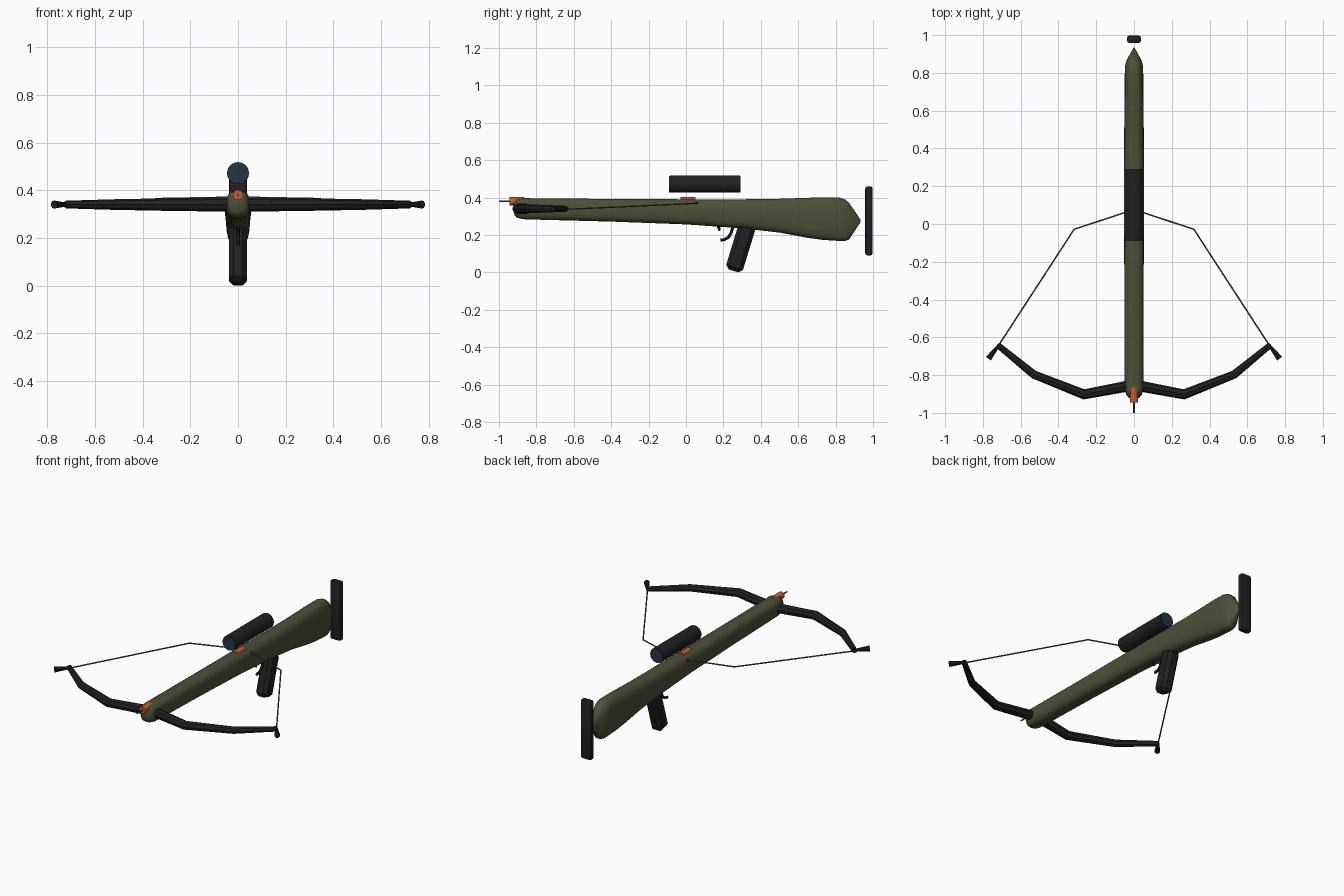
import bpy, bmesh, math
from mathutils import Vector

if "Cube" in bpy.data.objects:
    bpy.data.objects.remove(bpy.data.objects["Cube"])


def material(name, rgb):
    m = bpy.data.materials.new(name)
    m.diffuse_color = (*rgb, 1)
    m.use_nodes = True
    m.node_tree.nodes["Principled BSDF"].inputs["Base Color"].default_value = m.diffuse_color
    return m


OLIVE = material("olive", (0.075, 0.08, 0.04))
BLACK = material("black", (0.015, 0.015, 0.017))
ORANGE = material("orange", (0.55, 0.11, 0.03))
LENS = material("lens_blue", (0.015, 0.035, 0.06))
STEEL = material("steel", (0.08, 0.08, 0.08))


def finish(ob, mat, angle=35):
    ob.data.materials.clear()
    ob.data.materials.append(mat)
    bpy.ops.object.select_all(action='DESELECT')
    ob.select_set(True)
    bpy.context.view_layer.objects.active = ob
    bpy.ops.object.shade_smooth_by_angle(angle=math.radians(angle))
    return ob


def tube(name, points, radii, mat, res=2):
    cu = bpy.data.curves.new(name, 'CURVE')
    cu.dimensions = '3D'
    cu.bevel_depth = 1
    cu.bevel_resolution = res
    cu.use_fill_caps = True
    sp = cu.splines.new('POLY')
    sp.points.add(len(points) - 1)
    for p, co, r in zip(sp.points, points, radii):
        p.co = (*co, 1)
        p.radius = r
    ob = bpy.data.objects.new(name, cu)
    bpy.context.collection.objects.link(ob)
    bpy.ops.object.select_all(action='DESELECT')
    ob.select_set(True)
    bpy.context.view_layer.objects.active = ob
    bpy.ops.object.convert(target='MESH')
    return finish(bpy.context.object, mat)


def rod(name, a, b, r1, r2, mat, sides=16):
    a, b = Vector(a), Vector(b)
    d = b - a
    bpy.ops.mesh.primitive_cone_add(vertices=sides, radius1=r1, radius2=r2, depth=d.length,
                                    location=(a + b) / 2,
                                    rotation=d.to_track_quat('Z', 'Y').to_euler())
    ob = bpy.context.object
    ob.name = name
    return finish(ob, mat)


def loft(name, sections, mat, power, n=20, angle=35):
    # each section: (half width, list of centre, list of half-height direction)
    bm = bmesh.new()
    rings = []
    for hw, centre, up in sections:
        ring = []
        for i in range(n):
            t = 2 * math.pi * (i + 0.5) / n
            c, s = math.cos(t), math.sin(t)
            u = math.copysign(abs(c) ** (2 / power), c)
            v = math.copysign(abs(s) ** (2 / power), s)
            ring.append(bm.verts.new(Vector(centre) + Vector((u * hw, 0, 0)) + v * Vector(up)))
        rings.append(ring)
    for a, b in zip(rings, rings[1:]):
        for i in range(n):
            j = (i + 1) % n
            bm.faces.new((a[i], a[j], b[j], b[i]))
    bm.faces.new(rings[0])
    bm.faces.new(rings[-1])
    bmesh.ops.recalc_face_normals(bm, faces=bm.faces)
    me = bpy.data.meshes.new(name)
    bm.to_mesh(me)
    bm.free()
    ob = bpy.data.objects.new(name, me)
    bpy.context.collection.objects.link(ob)
    return finish(ob, mat, angle)


def bevelled_box(name, loc, size, bevel, mat, segments=2):
    bpy.ops.mesh.primitive_cube_add(size=1, location=loc)
    ob = bpy.context.object
    ob.name = name
    ob.scale = size
    bpy.ops.object.transform_apply(location=False, rotation=False, scale=True)
    m = ob.modifiers.new("bevel", 'BEVEL')
    m.width = bevel
    m.segments = segments
    bpy.ops.object.modifier_apply(modifier="bevel")
    return finish(ob, mat)


# Stock: (y, bottom z, top z, half width)
profile = [(-0.92, 0.31, 0.375, 0.028), (-0.905, 0.292, 0.392, 0.042), (-0.875, 0.284, 0.398, 0.048),
           (-0.82, 0.282, 0.396, 0.05), (-0.4, 0.271, 0.393, 0.051), (0.0, 0.256, 0.391, 0.053),
           (0.3, 0.235, 0.391, 0.054), (0.5, 0.212, 0.394, 0.052), (0.65, 0.184, 0.399, 0.051),
           (0.73, 0.173, 0.402, 0.05), (0.82, 0.167, 0.401, 0.049), (0.85, 0.167, 0.391, 0.045),
           (0.872, 0.175, 0.372, 0.037), (0.934, 0.27, 0.28, 0.003)]
loft("stock", [(hw, (0, y, (b + t) / 2), (0, 0, (t - b) / 2)) for y, b, t, hw in profile], OLIVE, 2.9, 24, 50)

# Butt plate
bevelled_box("butt_plate", (0, 0.978, 0.275), (0.074, 0.04, 0.37), 0.013, BLACK)

# Pistol grip, raked forward towards its base
bm_ob = bevelled_box("grip", (0, 0, 0), (0.076, 0.094, 0.26), 0.02, BLACK, 1)
bm_ob.rotation_euler.x = math.radians(-17)
bm_ob.location = (0, 0.292, 0.138)
bpy.context.view_layer.update()
low = min((bm_ob.matrix_world @ v.co).z for v in bm_ob.data.vertices)
bm_ob.location.z -= low

# Trigger guard and trigger
tube("trigger_guard", [(0, 0.25, 0.24), (0, 0.241, 0.21), (0, 0.226, 0.187), (0, 0.205, 0.175), (0, 0.184, 0.172)],
     [0.008] * 5, BLACK)
rod("trigger", (0, 0.172, 0.25), (0, 0.18, 0.222), 0.009, 0.006, BLACK, 8)

# Scope with a lens at each end
rod("scope_body", (0, -0.086, 0.472), (0, 0.288, 0.472), 0.046, 0.046, BLACK, 24)
for label, y in (("front", -0.087), ("rear", 0.289)):
    rod(label + "_lens", (0, y - 0.003, 0.472), (0, y + 0.003, 0.472), 0.044, 0.044, LENS, 24)

# Bow limbs as one tapered tube
half = [(0.72, -0.642, 0.016), (0.53, -0.797, 0.022), (0.265, -0.902, 0.027), (0, -0.852, 0.03)]
path = half + [(-x, y, r) for x, y, r in half[-2::-1]]
tube("bow_limbs", [(x, y, 0.34) for x, y, r in path], [r for x, y, r in path], BLACK)

# Flared limb tips
for side, sx in (("right", 1), ("left", -1)):
    rod(side + "_limb_tip", (sx * 0.712, -0.636, 0.34), (sx * 0.771, -0.713, 0.34), 0.007, 0.017, BLACK, 10)

# Drawn string
line = [(0.715, -0.64, 0.337), (0.317, -0.028, 0.365), (0.05, 0.06, 0.37)]
line = line + [(0, 0.063, 0.37)] + [(-x, y, z) for x, y, z in line[::-1]]
tube("bowstring", line, [0.004] * len(line), STEEL, 1)

# Bolt: shaft, head and tail lying along the top of the stock
rod("bolt_shaft", (0, -1.0, 0.38), (0, 0.06, 0.38), 0.004, 0.004, STEEL, 8)
rod("bolt_head", (0, -0.945, 0.38), (0, -0.865, 0.38), 0.022, 0.022, ORANGE, 12)
rod("bolt_tail", (0, -0.03, 0.38), (0, 0.05, 0.38), 0.022, 0.022, ORANGE, 12)
